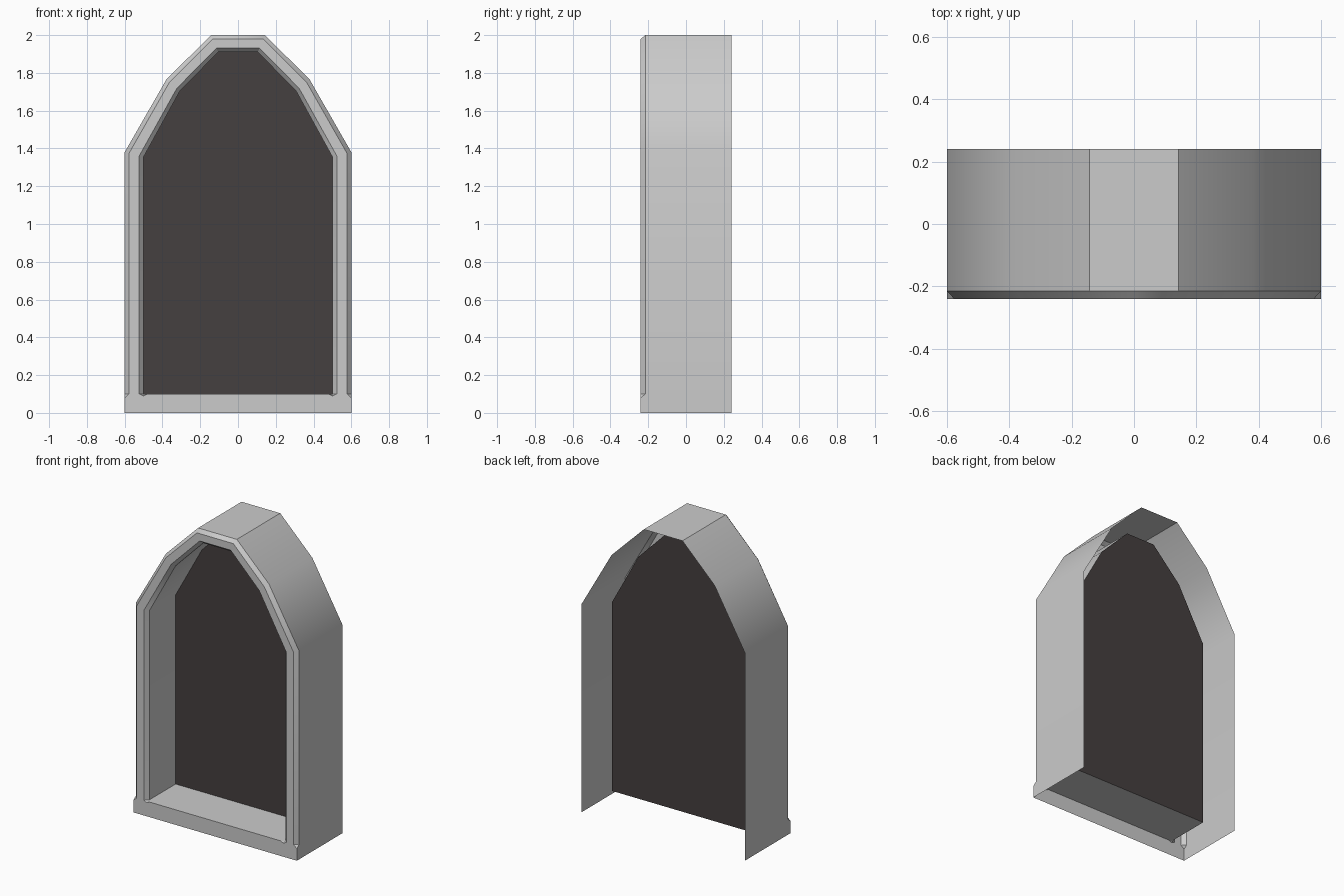
import bpy, bmesh

if "Cube" in bpy.data.objects:
    bpy.data.objects.remove(bpy.data.objects["Cube"])

OUTER = [(0.6, 0.1), (0.6, 1.38), (0.378, 1.767), (0.142, 2.0), (0, 2.0)]
INNER = [(0.5, 0.1), (0.5, 1.355), (0.307, 1.705), (0.105, 1.91), (0, 1.91)]
FRONT, CHAMFER, BACK, PANEL = -0.24, -0.215, 0.24, 0.06


def ring(t, y):
    """Half arch between the outer and inner outline, placed at depth y."""
    return [(a[0] + (b[0] - a[0]) * t, y, a[1] + (b[1] - a[1]) * t)
            for a, b in zip(OUTER, INNER)]


def half_object(name, faces, smooth=False):
    """Mesh from right-half faces, mirrored across x = 0."""
    bm = bmesh.new()
    for f in faces:
        bm.faces.new([bm.verts.new(p) for p in f])
    bmesh.ops.remove_doubles(bm, verts=bm.verts, dist=0.0005)
    bmesh.ops.recalc_face_normals(bm, faces=bm.faces)
    bm.normal_update()
    # the most forward face must look towards the front
    lead = min(bm.faces, key=lambda f: (round(f.calc_center_median().y, 4), -abs(f.normal.y)))
    if lead.normal.y > 0:
        bmesh.ops.reverse_faces(bm, faces=bm.faces)
    me = bpy.data.meshes.new(name)
    bm.to_mesh(me)
    bm.free()
    ob = bpy.data.objects.new(name, me)
    bpy.context.collection.objects.link(ob)
    mirror = ob.modifiers.new("mirror", 'MIRROR')
    mirror.use_clip = True
    if smooth:
        bpy.ops.object.select_all(action='DESELECT')
        ob.select_set(True)
        bpy.context.view_layer.objects.active = ob
        bpy.ops.object.shade_smooth_by_angle(angle=0.6)
        wn = ob.modifiers.new("weighted", 'WEIGHTED_NORMAL')
        wn.keep_sharp = True
    return ob


# arch: outer wall, chamfer, front face, chamfer, reveal
rings = [ring(0, BACK), ring(0, CHAMFER), ring(0.23, FRONT),
         ring(0.77, FRONT), ring(1, CHAMFER), ring(1, PANEL)]
faces = []
for a, b in zip(rings, rings[1:]):
    for i in range(len(a) - 1):
        faces.append([a[i], a[i + 1], b[i + 1], b[i]])

# sill: front board, top, wall foot and the small chamfer stops
stop_low = (0.6, FRONT, 0.08)
stop_out, stop_in = rings[2][0], rings[3][0]
notch, notch_end = (0.5, FRONT, 0.09), (0.48, FRONT, 0.1)
faces += [
    [(0.6, FRONT, 0), stop_low, stop_out, stop_in, notch, notch_end,
     (0, FRONT, 0.1), (0, FRONT, 0)],
    [(0, FRONT, 0.1), notch_end, rings[4][0], rings[5][0], (0, PANEL, 0.1)],
    [(0.6, FRONT, 0), (0.6, BACK, 0), rings[0][0], rings[1][0], stop_low],
    [stop_low, rings[1][0], stop_out],
    [stop_in, notch, rings[4][0]],
    [notch, notch_end, rings[4][0]],
]
half_object("niche_frame", faces, smooth=True)

# dark panel closing the niche
panel = half_object("back_panel", [ring(1, PANEL) + [(0, PANEL, 0.1)]])
mat = bpy.data.materials.new("dark_panel")
mat.diffuse_color = (0.06, 0.05, 0.05, 1)
mat.use_nodes = True
mat.node_tree.nodes["Principled BSDF"].inputs["Base Color"].default_value = mat.diffuse_color
panel.data.materials.append(mat)
